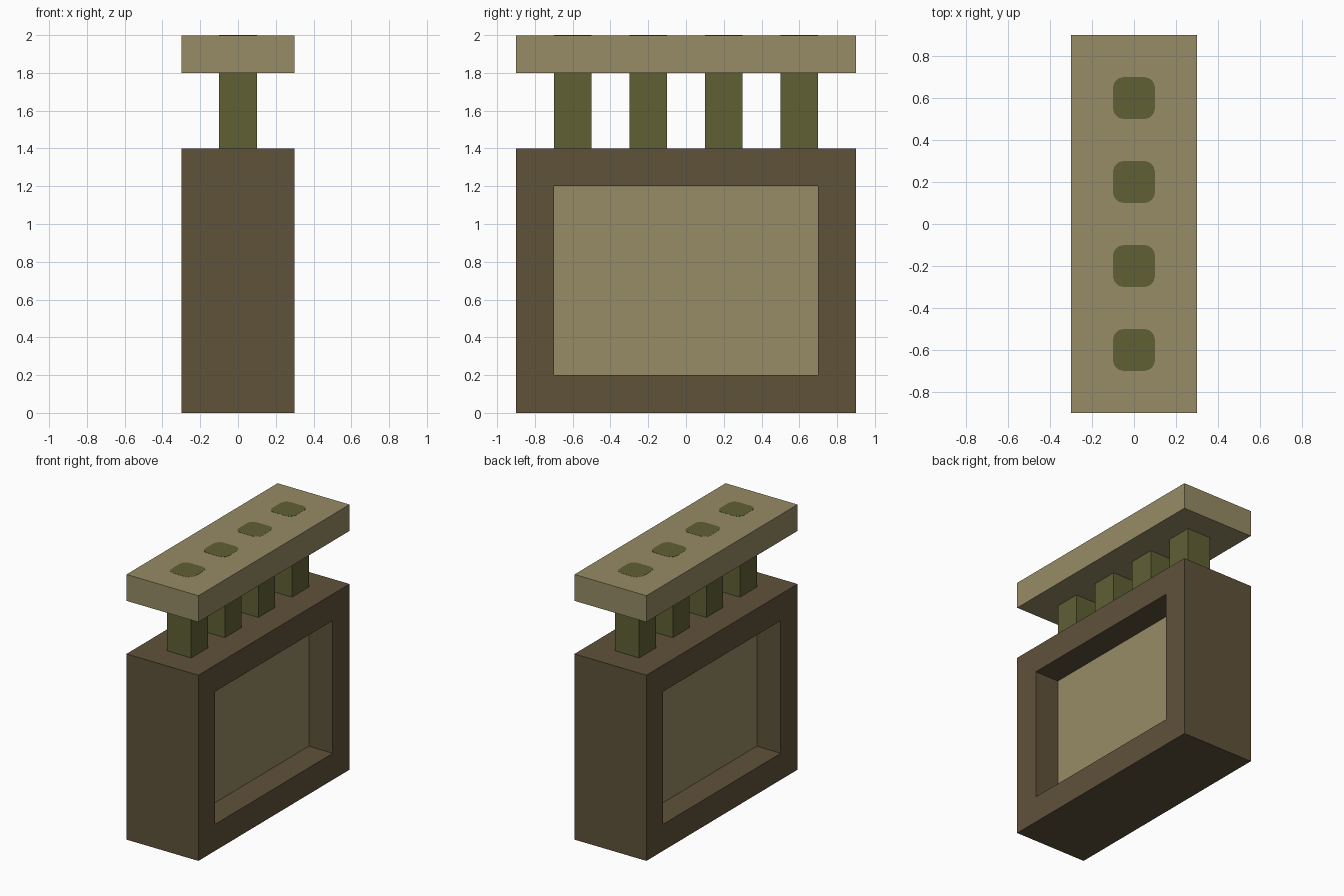
import bpy
import bmesh

default = bpy.data.objects.get("Cube")
if default:
    bpy.data.objects.remove(default, do_unlink=True)


def material(name, rgb):
    mat = bpy.data.materials.new(name)
    mat.use_nodes = True
    color = (*rgb, 1)
    mat.diffuse_color = color
    mat.node_tree.nodes["Principled BSDF"].inputs["Base Color"].default_value = color
    return mat


brown = material("dark_brown", (0.114, 0.084, 0.042))
tan = material("tan", (0.309, 0.260, 0.133))
green = material("olive_green", (0.117, 0.117, 0.036))


def box(name, size, y, bottom, mats, edit=None):
    """Box centred on x = 0, standing on the given height."""
    bm = bmesh.new()
    bmesh.ops.create_cube(bm, size=1)
    bmesh.ops.scale(bm, vec=size, verts=bm.verts)
    bmesh.ops.translate(bm, vec=(0, 0, size[2] / 2), verts=bm.verts)
    bm.normal_update()
    if edit:
        edit(bm)
    mesh = bpy.data.meshes.new(name)
    bm.to_mesh(mesh)
    bm.free()
    for mat in mats:
        mesh.materials.append(mat)
    obj = bpy.data.objects.new(name, mesh)
    obj.location = (0, y, bottom)
    bpy.context.collection.objects.link(obj)
    return obj


def recess_sides(bm):
    """Frame both broad sides, then sink a straight-walled tan panel."""
    sides = [f for f in bm.faces if abs(f.normal.x) > 0.9]
    bmesh.ops.inset_individual(bm, faces=sides, thickness=0.2,
                               use_even_offset=True)
    bmesh.ops.inset_individual(bm, faces=sides, thickness=0)
    for f in sides:
        f.material_index = 1
        for v in f.verts:
            v.co.x = 0.1 if v.co.x > 0 else -0.1
    bm.normal_update()


def round_corners(bm):
    """Round the four upright edges."""
    upright = [e for e in bm.edges
               if abs(e.verts[0].co.z - e.verts[1].co.z) > 0.0005]
    bmesh.ops.bevel(bm, geom=upright, offset=0.05, segments=3,
                    profile=0.5, affect='EDGES')


# Body with a recessed panel on each side
box("body", (0.6, 1.8, 1.4), 0, 0, [brown, tan], recess_sides)

# Top slab
box("top_slab", (0.6, 1.8, 0.199), 0, 1.8, [tan])

# Row of posts, each with a rounded marker on the slab above it
for i in range(4):
    y = -0.6 + 0.4 * i
    box(f"post_{i + 1}", (0.2, 0.2, 0.4), y, 1.4, [green])
    box(f"top_marker_{i + 1}", (0.2, 0.2, 0.001), y, 1.999, [green], round_corners)
